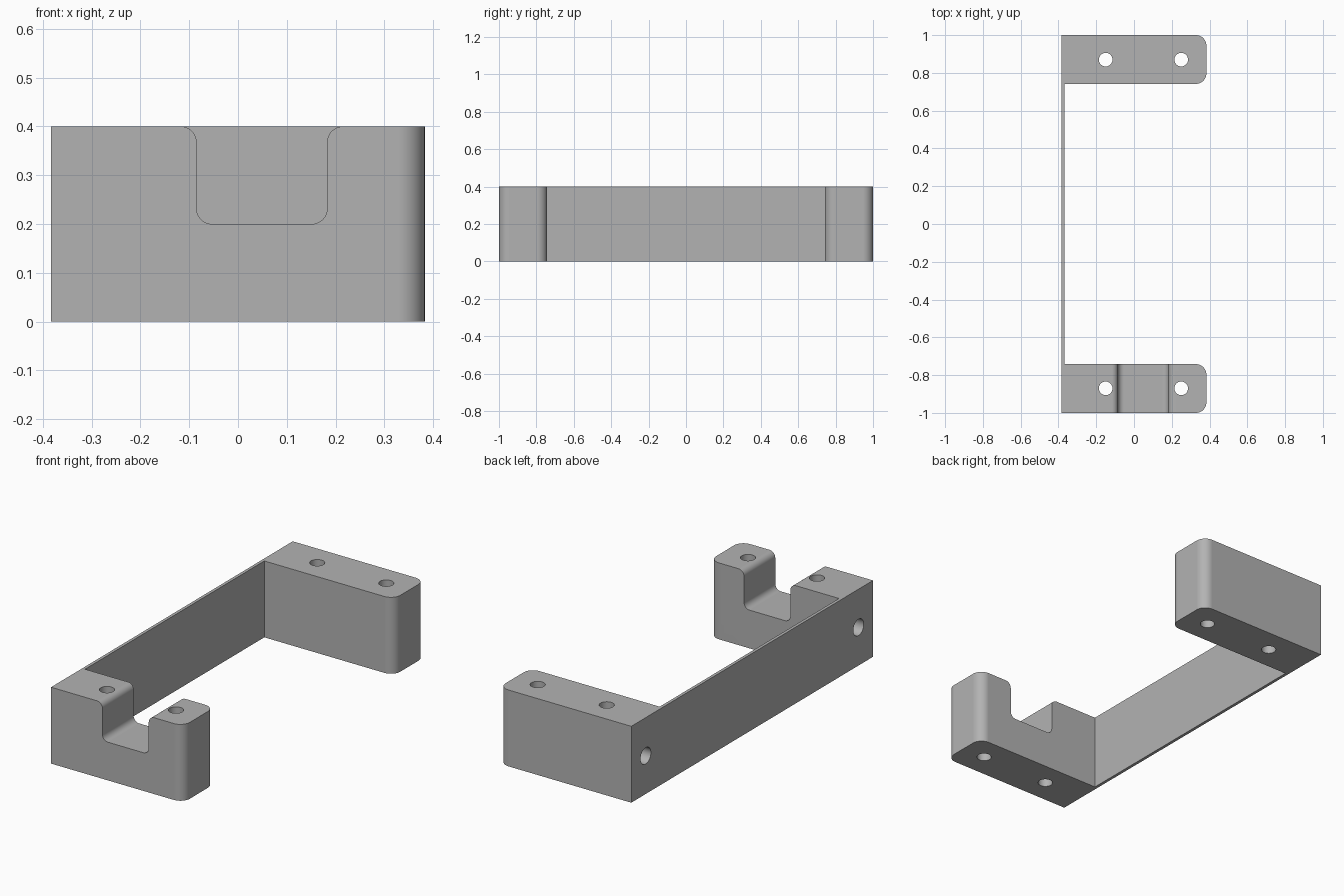
import bpy, bmesh, math
from mathutils import Matrix, Vector

cube = bpy.data.objects.get("Cube")
if cube:
    bpy.data.objects.remove(cube, do_unlink=True)

# Overall sizes
BACK, TIP, WALL = -0.383, 0.383, -0.367
END, INNER, TOP = 1.0, 0.742, 0.4
ROUND, FILLET = 0.055, 0.032

grey = bpy.data.materials.new("plain grey")
grey.use_nodes = True
colour = (0.45, 0.45, 0.45, 1)
grey.diffuse_color = colour
grey.node_tree.nodes["Principled BSDF"].inputs["Base Color"].default_value = colour


def rounded(corners, steps=16):
    """Outline from right-angled (u, v, radius) corners."""
    points = []
    for i, (u, v, r) in enumerate(corners):
        p = Vector((u, v))
        if not r:
            points.append(p)
            continue
        a = (Vector(corners[i - 1][:2]) - p).normalized() * r
        b = (Vector(corners[(i + 1) % len(corners)][:2]) - p).normalized() * r
        for k in range(steps + 1):
            t = math.pi / 2 * k / steps
            points.append(p + a * (1 - math.sin(t)) + b * (1 - math.cos(t)))
    return points


def finish(name, bm):
    bmesh.ops.recalc_face_normals(bm, faces=bm.faces)
    mesh = bpy.data.meshes.new(name)
    bm.to_mesh(mesh)
    bm.free()
    mesh.materials.append(grey)
    obj = bpy.data.objects.new(name, mesh)
    bpy.context.collection.objects.link(obj)
    return obj


def prism(name, outline, place, depth):
    """Extrude an outline, using place(u, v) to map it into space."""
    bm = bmesh.new()
    face = bm.faces.new([bm.verts.new(place(p.x, p.y)) for p in outline])
    out = bmesh.ops.extrude_face_region(bm, geom=[face])["geom"]
    moved = [g for g in out if isinstance(g, bmesh.types.BMVert)]
    bmesh.ops.translate(bm, verts=moved, vec=depth)
    return finish(name, bm)


def drill(name, centre, radius, length, axis):
    bm = bmesh.new()
    turn = Matrix.Rotation(math.pi / 2, 4, "Y") if axis == "X" else Matrix()
    bmesh.ops.create_cone(bm, cap_ends=True, segments=48, radius1=radius,
                          radius2=radius, depth=length,
                          matrix=Matrix.Translation(centre) @ turn)
    return finish(name, bm)


# C-shaped body: thin back wall with an arm at each end
body = prism("bracket", rounded([
    (BACK, -END, 0), (TIP, -END, ROUND), (TIP, -INNER, ROUND), (WALL, -INNER, 0),
    (WALL, INNER, 0), (TIP, INNER, ROUND), (TIP, END, ROUND), (BACK, END, 0)]),
    lambda u, v: (u, v, 0), (0, 0, TOP))

# Notch across the front arm, flared at its mouth
n0, n1, floor, above = -0.085, 0.183, 0.2, TOP + 0.1
cutters = [prism("notch_cutter", rounded([
    (n0 - 0.1, above, 0), (n0 - 0.1, TOP, 0), (n0, TOP, FILLET),
    (n0, floor, FILLET), (n1, floor, FILLET), (n1, TOP, FILLET),
    (n1 + 0.1, TOP, 0), (n1 + 0.1, above, 0)]),
    lambda u, v: (u, -END - 0.1, v), (0, 0.4, 0))]

# Vertical through holes and blind holes in the back of each arm
for y in (-0.87, 0.87):
    for x in (-0.15, 0.25):
        cutters.append(drill("bolt_hole_cutter", (x, y, TOP / 2), 0.036, 1, "Z"))
    cutters.append(drill("back_hole_cutter", (BACK, y * 1.012, TOP / 2), 0.043, 0.36, "X"))

for c in cutters:
    c.hide_render = True
    mod = body.modifiers.new("cut", "BOOLEAN")
    mod.object, mod.operation, mod.solver = c, "DIFFERENCE", "EXACT"

# Bake the cuts and drop the cutters
graph = bpy.context.evaluated_depsgraph_get()
result = bpy.data.meshes.new_from_object(body.evaluated_get(graph))
body.modifiers.clear()
body.data = result
for c in cutters:
    bpy.data.objects.remove(c, do_unlink=True)

# Smooth the rounds, keep the edges crisp
bpy.ops.object.select_all(action="DESELECT")
body.select_set(True)
bpy.context.view_layer.objects.active = body
bpy.ops.object.shade_smooth_by_angle(angle=math.radians(30))
weighted = body.modifiers.new("weighted_normals", "WEIGHTED_NORMAL")
weighted.keep_sharp = True
